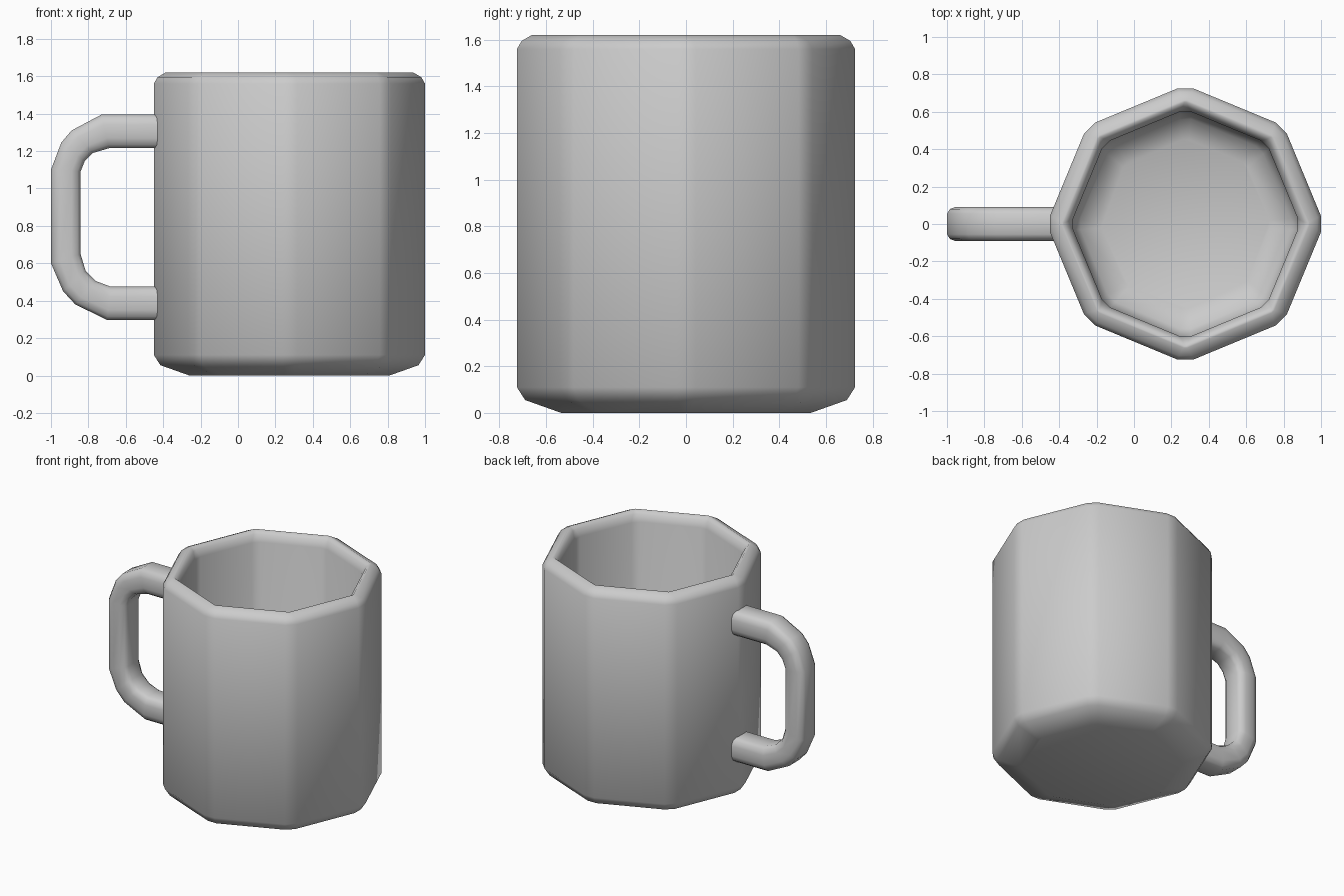
import bpy, bmesh
from math import cos, sin, pi, radians
from mathutils import Vector

if "Cube" in bpy.data.objects:
    bpy.data.objects.remove(bpy.data.objects["Cube"])


def loft(name, rings, angle):
    """Skin a list of equal-length closed rings and cap both ends."""
    bm = bmesh.new()
    loops = [[bm.verts.new(p) for p in ring] for ring in rings]
    n = len(loops[0])
    for a, b in zip(loops, loops[1:]):
        for i in range(n):
            j = (i + 1) % n
            bm.faces.new((a[i], a[j], b[j], b[i]))
    bm.faces.new(loops[0])
    bm.faces.new(loops[-1])
    bmesh.ops.recalc_face_normals(bm, faces=bm.faces[:])
    mesh = bpy.data.meshes.new(name)
    bm.to_mesh(mesh)
    bm.free()
    ob = bpy.data.objects.new(name, mesh)
    bpy.context.collection.objects.link(ob)
    bpy.ops.object.select_all(action='DESELECT')
    ob.select_set(True)
    bpy.context.view_layer.objects.active = ob
    bpy.ops.object.shade_smooth_by_angle(angle=radians(angle))
    return ob


def octagon(r, c, z):
    """Octagon with narrow cut corners: r to the cut, c half its width."""
    pts = []
    for k in range(8):
        a = k * pi / 4
        for s in (-c, c):
            pts.append((0.275 + r * cos(a) - s * sin(a),
                        r * sin(a) + s * cos(a), z))
    return pts


# Mug body: outside from base to rim, then down the inside to the floor
profile = [(0.535, 0.02, 0.0), (0.69, 0.035, 0.055), (0.725, 0.042, 0.11),
           (0.725, 0.042, 1.56), (0.705, 0.035, 1.595), (0.662, 0.01, 1.62),
           (0.652, 0.004, 1.62), (0.625, 0.015, 1.60), (0.60, 0.03, 1.55),
           (0.60, 0.03, 0.25), (0.56, 0.03, 0.17), (0.45, 0.02, 0.12)]
loft("mug_body", [octagon(*p) for p in profile], 50)

# Handle: matching outer and inner outline points (x, z)
outer = [(-0.40, 1.395), (-0.73, 1.395), (-0.89, 1.31), (-0.945, 1.245),
         (-1.0, 1.10), (-1.0, 0.60), (-0.935, 0.45), (-0.87, 0.38),
         (-0.70, 0.297), (-0.40, 0.297)]
inner = [(-0.40, 1.215), (-0.69, 1.215), (-0.775, 1.19), (-0.82, 1.145),
         (-0.842, 1.09), (-0.842, 0.65), (-0.815, 0.56), (-0.76, 0.505),
         (-0.68, 0.475), (-0.40, 0.475)]
# Rounded cross-section: (y, position across the tube from -1 to 1)
section = [(0.055, 1), (0.08, 0.8), (0.092, 0.4), (0.092, -0.4), (0.08, -0.8),
           (0.055, -1)]
section += [(-y, t) for y, t in reversed(section)]
rings = []
for (ox, oz), (ix, iz) in zip(outer, inner):
    o, i = Vector((ox, 0, oz)), Vector((ix, 0, iz))
    rings.append([(o + i) / 2 + (o - i) / 2 * t + Vector((0, y, 0))
                  for y, t in section])
loft("handle", rings, 60)
